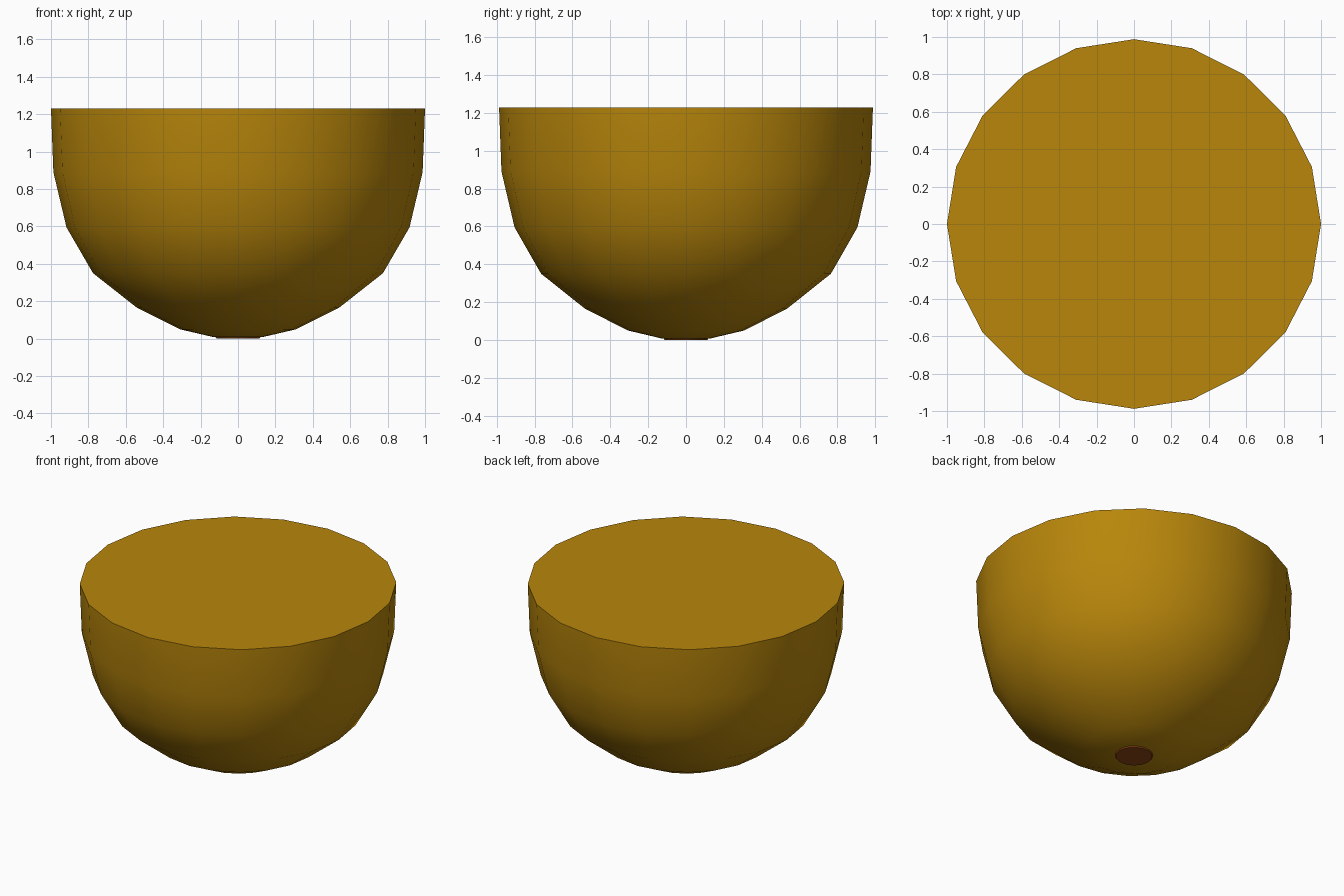
import bpy, bmesh, math

if "Cube" in bpy.data.objects:
    bpy.data.objects.remove(bpy.data.objects["Cube"])

SIDES = 20


def material(name, rgb):
    m = bpy.data.materials.new(name)
    m.diffuse_color = (*rgb, 1.0)
    m.use_nodes = True
    m.node_tree.nodes["Principled BSDF"].inputs["Base Color"].default_value = m.diffuse_color
    return m


gold = material("golden brown", (0.479, 0.238, 0.0033))
brown = material("dark brown", (0.258, 0.0595, 0.0065))


def lathe(name, profile, mat):
    """Revolve (radius, z) points, listed bottom to top, and cap both ends."""
    bm = bmesh.new()
    rings = []
    for r, z in profile:
        rings.append([bm.verts.new((r * math.cos(2 * math.pi * i / SIDES),
                                    0.988 * r * math.sin(2 * math.pi * i / SIDES), z))
                      for i in range(SIDES)])
    for low, high in zip(rings, rings[1:]):
        for i in range(SIDES):
            j = (i + 1) % SIDES
            bm.faces.new((low[i], low[j], high[j], high[i]))
    bm.faces.new(rings[0][::-1])
    bm.faces.new(rings[-1])
    mesh = bpy.data.meshes.new(name)
    bm.to_mesh(mesh)
    bm.free()
    mesh.materials.append(mat)
    ob = bpy.data.objects.new(name, mesh)
    bpy.context.collection.objects.link(ob)
    bpy.ops.object.select_all(action='DESELECT')
    ob.select_set(True)
    bpy.context.view_layer.objects.active = ob
    bpy.ops.object.shade_smooth_by_angle(angle=math.radians(40))
    return ob


# Deep rounded bowl with a flat closed top
lathe("bowl", [(0.13, 0.008), (0.31, 0.05), (0.54, 0.165), (0.775, 0.35),
               (0.917, 0.595), (0.987, 0.89), (1.0, 1.23)], gold)

# Small dark spot on the underside
lathe("base_spot", [(0.115, 0.0), (0.12, 0.009)], brown)
